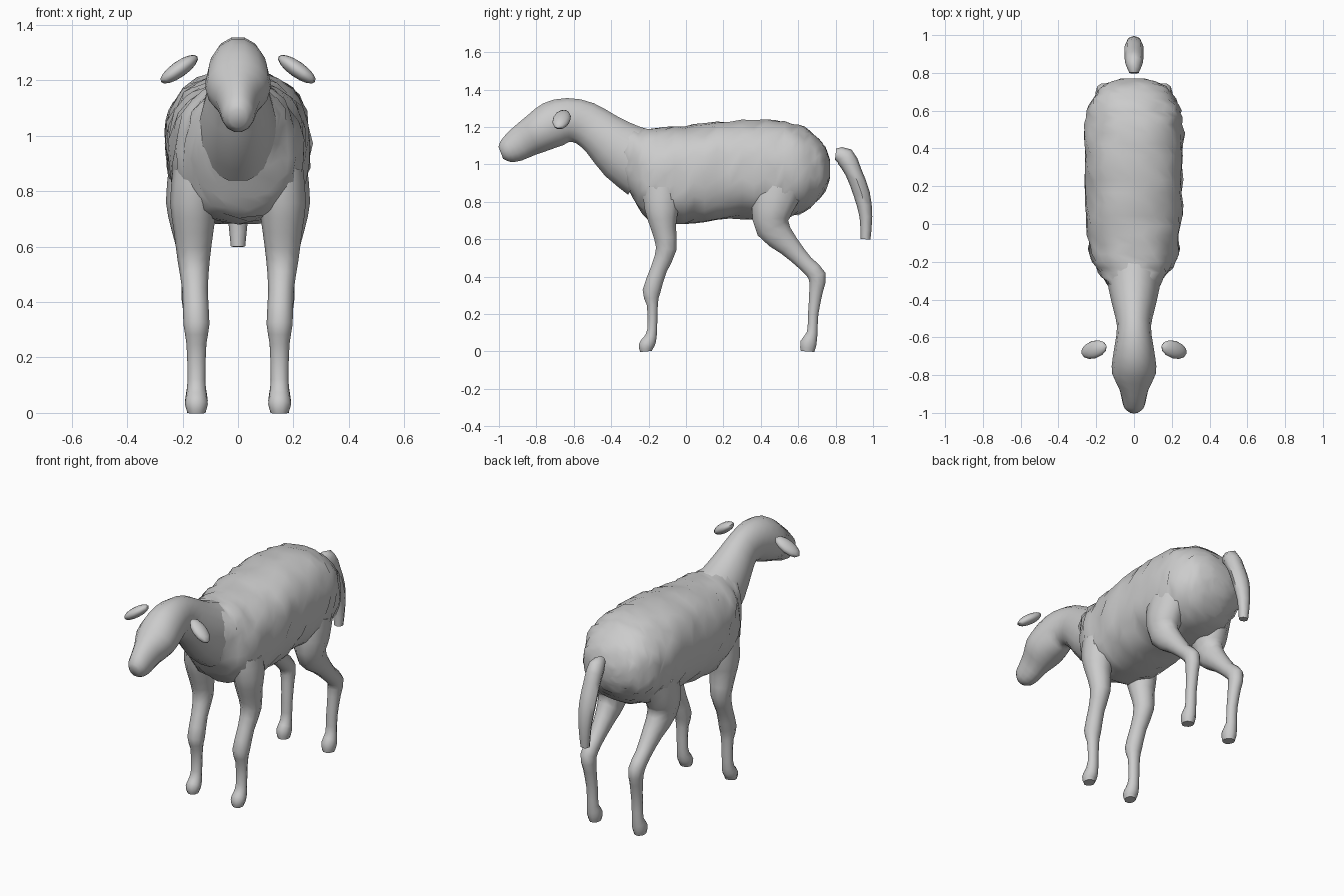
import bpy, bmesh, math, random
from mathutils import Vector, Matrix

random.seed(4)
grey = bpy.data.materials.new("pale_grey")
grey.diffuse_color = (0.6, 0.6, 0.6, 1)


def finish(name, bm):
    bmesh.ops.recalc_face_normals(bm, faces=bm.faces)
    mesh = bpy.data.meshes.new(name)
    bm.to_mesh(mesh)
    bm.free()
    mesh.materials.append(grey)
    obj = bpy.data.objects.new(name, mesh)
    bpy.context.collection.objects.link(obj)
    bpy.ops.object.select_all(action='DESELECT')
    obj.select_set(True)
    bpy.context.view_layer.objects.active = obj
    bpy.ops.object.shade_smooth_by_angle(angle=math.radians(50))
    return obj


def spline(points, steps):
    """Pass a smooth curve through points of any dimension."""
    out = []
    n = len(points)
    for i in range(n - 1):
        p = [points[min(max(i + k, 0), n - 1)] for k in (-1, 0, 1, 2)]
        for s in range(steps):
            t = s / steps
            out.append([b + 0.5 * t * (c - a + t * (2*a - 5*b + 4*c - d + t * (3*(b - c) + d - a)))
                        for a, b, c, d in zip(*p)])
    return out + [list(points[-1])]


def loft(name, sections, sides=10, steps=2, upright=False, power=1.0, bump=0.0, mirror=1):
    """Sections are (x, y, z, half width, half depth) along a path."""
    path = spline(sections, steps)
    bm = bmesh.new()
    rings = []
    for i, (x, y, z, rx, rt) in enumerate(path):
        a, b = path[max(i - 1, 0)], path[min(i + 1, len(path) - 1)]
        along = Vector((0, b[1] - a[1], b[2] - a[2])).normalized()
        up = Vector((0, 0, 1)) if upright else Vector((0, -along.z, along.y))
        ring = []
        for k in range(sides):
            ang = 2 * math.pi * (k + 0.5 * (i % 2) * (bump > 0)) / sides
            c, s = math.cos(ang), math.sin(ang)
            grow = random.uniform(-bump, bump)
            c = math.copysign(abs(c) ** power, c) * (rx + grow)
            s = math.copysign(abs(s) ** power, s) * (rt + grow * 0.7)
            ring.append(bm.verts.new(Vector((x * mirror + c * mirror, y, z)) + up * s))
        rings.append(ring)
    for r, q in zip(rings, rings[1:]):
        for k in range(sides):
            j = (k + 1) % sides
            bm.faces.new((r[k], r[j], q[j], q[k]))
    bm.faces.new(rings[0])
    bm.faces.new(rings[-1])
    return finish(name, bm)


# Woolly body: y, top, bottom, half width
wool = [(-0.34, 1.19, 0.92, 0.12), (-0.28, 1.19, 0.81, 0.17), (-0.20, 1.19, 0.71, 0.22),
        (-0.06, 1.20, 0.68, 0.245), (0.10, 1.22, 0.69, 0.255), (0.30, 1.235, 0.71, 0.26),
        (0.48, 1.235, 0.71, 0.26), (0.60, 1.21, 0.73, 0.245), (0.69, 1.16, 0.79, 0.205),
        (0.745, 1.09, 0.86, 0.14), (0.77, 1.02, 0.93, 0.06)]
loft("woolly_body", [(0, y, (t + b) / 2, w, (t - b) / 2) for y, t, b, w in wool],
     sides=24, steps=3, upright=True, power=0.86, bump=0.011)

# Neck and head in one sweep
loft("neck_and_head", [
    (0, -0.22, 1.00, 0.15, 0.19), (0, -0.34, 1.07, 0.135, 0.165), (0, -0.45, 1.16, 0.11, 0.13),
    (0, -0.54, 1.22, 0.09, 0.12), (0, -0.63, 1.238, 0.10, 0.12), (0, -0.71, 1.215, 0.113, 0.127),
    (0, -0.79, 1.17, 0.117, 0.112), (0, -0.86, 1.13, 0.082, 0.097), (0, -0.92, 1.092, 0.066, 0.084),
    (0, -0.965, 1.072, 0.055, 0.064), (0, -0.99, 1.062, 0.030, 0.035)], sides=14)

# Tail, hanging clear of the rump
loft("tail", [
    (0, 0.80, 1.055, 0.025, 0.03), (0, 0.85, 1.04, 0.046, 0.053), (0, 0.895, 0.96, 0.05, 0.045),
    (0, 0.94, 0.84, 0.05, 0.044), (0, 0.962, 0.72, 0.038, 0.034), (0, 0.96, 0.60, 0.026, 0.026)], sides=8)

front = [(0.15, -0.13, 0.88, 0.085, 0.11), (0.16, -0.13, 0.76, 0.085, 0.095),
         (0.16, -0.12, 0.66, 0.072, 0.07), (0.16, -0.105, 0.55, 0.058, 0.058),
         (0.155, -0.145, 0.44, 0.046, 0.046), (0.15, -0.185, 0.32, 0.047, 0.05),
         (0.15, -0.18, 0.25, 0.036, 0.031), (0.15, -0.18, 0.12, 0.032, 0.027),
         (0.15, -0.195, 0.06, 0.038, 0.038), (0.15, -0.213, 0.03, 0.041, 0.042),
         (0.15, -0.213, 0.0, 0.032, 0.033)]
hind = [(0.15, 0.49, 0.88, 0.10, 0.15), (0.165, 0.46, 0.76, 0.095, 0.115),
        (0.165, 0.465, 0.66, 0.075, 0.095), (0.16, 0.55, 0.565, 0.055, 0.062),
        (0.16, 0.64, 0.47, 0.043, 0.045), (0.16, 0.70, 0.405, 0.043, 0.050),
        (0.155, 0.695, 0.32, 0.036, 0.038), (0.15, 0.68, 0.20, 0.032, 0.029),
        (0.15, 0.675, 0.10, 0.033, 0.030), (0.15, 0.655, 0.045, 0.041, 0.046),
        (0.15, 0.65, 0.0, 0.033, 0.038)]

for side, m in (("right", 1), ("left", -1)):
    # Legs with knees and small hooves
    loft(f"front_leg_{side}", front, sides=10, mirror=m)
    loft(f"hind_leg_{side}", hind, sides=10, mirror=m)
    # Floating flat ears, sloping outwards and down
    bm = bmesh.new()
    bmesh.ops.create_uvsphere(bm, u_segments=12, v_segments=8, radius=1)
    place = (Matrix.Translation((0.212 * m, -0.665, 1.24)) @ Matrix.Rotation(math.radians(35) * m, 4, 'Y')
             @ Matrix.Rotation(math.radians(-14) * m, 4, 'Z') @ Matrix.Diagonal((0.083, 0.047, 0.029, 1)))
    bmesh.ops.transform(bm, matrix=place, verts=bm.verts)
    finish(f"ear_{side}", bm)
